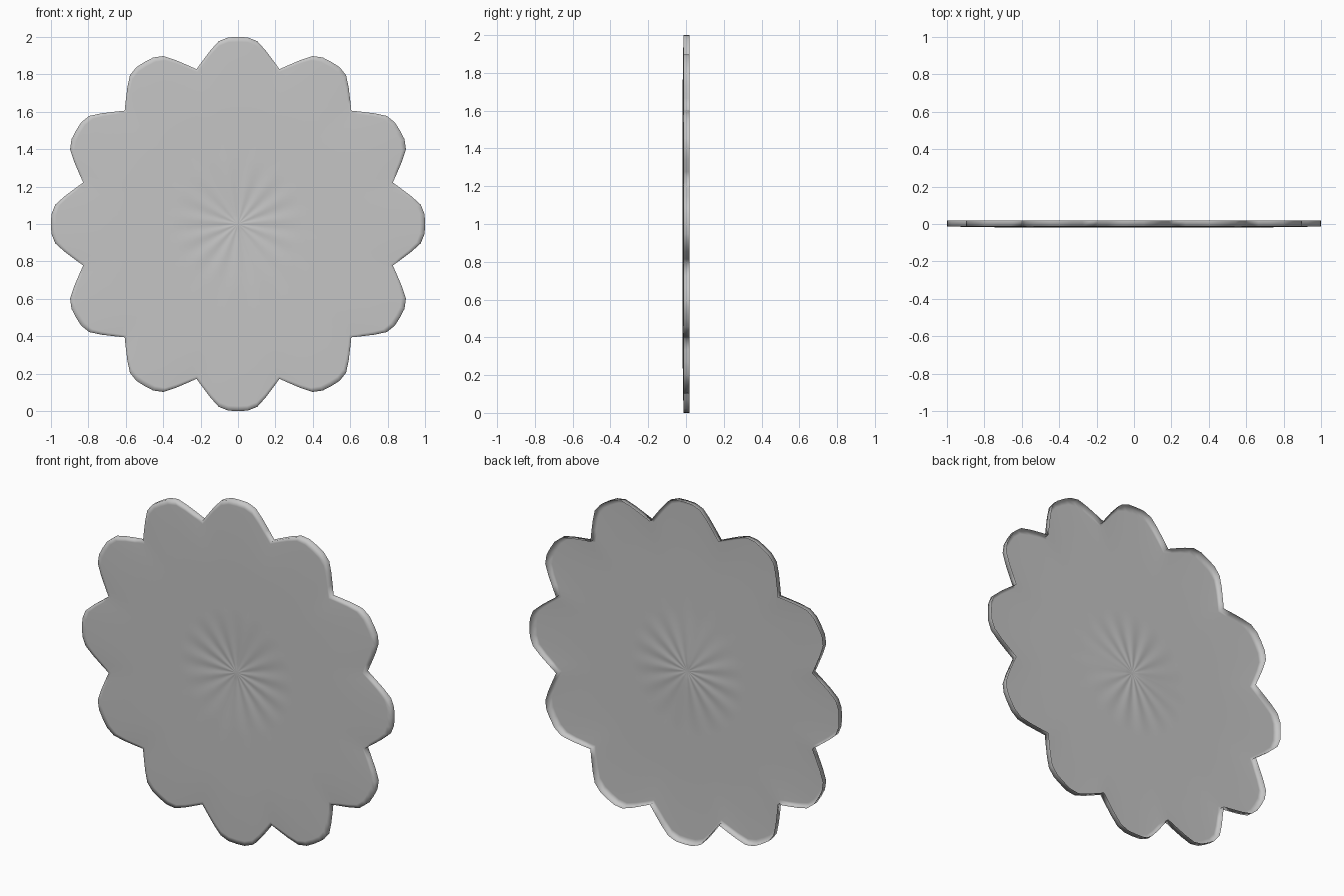
import bpy, bmesh
from math import sin, cos, pi, radians

cube = bpy.data.objects.get("Cube")
if cube:
    bpy.data.objects.remove(cube, do_unlink=True)

COLUMNS, PLEATS = 120, 15
PETAL_EDGE = [1.0, 0.999, 0.983, 0.94, 0.896, 0.857]   # radius every 3 degrees, tip to valley
DISH, FLAT = 0.37, 0.62                                # dish radius, start of petals
FRONT, BACK = -0.018, 0.018


def ease(t):
    t = max(0.0, min(1.0, t))
    return t * t * (3 - 2 * t)


def edge_radius(i):
    k = i % 10
    return PETAL_EDGE[min(k, 10 - k)]


def sheet_y(r, a):
    """Depth of the dished, pleated centre and the flat band around it."""
    t = min(r / DISH, 1.0)
    pleat = 0.0014 * sin(pi * t) * cos(PLEATS * a)
    hub = -0.002 * ease(1 - r / 0.05)
    return FRONT + 0.006 * (1 - ease(t)) + pleat + hub


bm = bmesh.new()


def add_ring(point):
    """A closed ring of vertices; point(a, edge) gives radius and depth."""
    ring = []
    for i in range(COLUMNS):
        a = radians(3 * i)
        r, y = point(a, edge_radius(i))
        ring.append(bm.verts.new((r * sin(a), y, 1 + r * cos(a))))
    return ring


# Centre dish and flat band
rings = [add_ring(lambda a, e, r=r: (r, sheet_y(r, a)))
         for r in (0.02, 0.035, 0.05, 0.1, 0.18, 0.26, 0.32, 0.35, DISH, 0.5, FLAT)]

# Petals, curling gently back towards the scalloped outline
for t in (0.25, 0.5, 0.75, 0.93, 1.0):
    rings.append(add_ring(lambda a, e, t=t: (FLAT + (e - FLAT) * t, FRONT + 0.005 * t * t)))

# Rim wall, open at the back
rings.append(add_ring(lambda a, e: (e, BACK)))

centre = bm.verts.new((0, sheet_y(0, 0), 1))
for i in range(COLUMNS):
    n = (i + 1) % COLUMNS
    bm.faces.new((centre, rings[0][n], rings[0][i]))
    for p, q in zip(rings, rings[1:]):
        bm.faces.new((p[i], p[n], q[n], q[i]))
bm.normal_update()
if centre.normal.y > 0:
    bmesh.ops.reverse_faces(bm, faces=bm.faces)

mesh = bpy.data.meshes.new("flower_disc")
bm.to_mesh(mesh)
bm.free()
flower = bpy.data.objects.new("flower_disc", mesh)
bpy.context.collection.objects.link(flower)

# Single plain grey
grey = bpy.data.materials.new("plain_grey")
grey.use_nodes = True
colour = (0.56, 0.56, 0.56, 1)
grey.diffuse_color = colour
grey.node_tree.nodes["Principled BSDF"].inputs["Base Color"].default_value = colour
mesh.materials.append(grey)

# Smooth everywhere so the rim blends softly into the petals
for face in mesh.polygons:
    face.use_smooth = True
